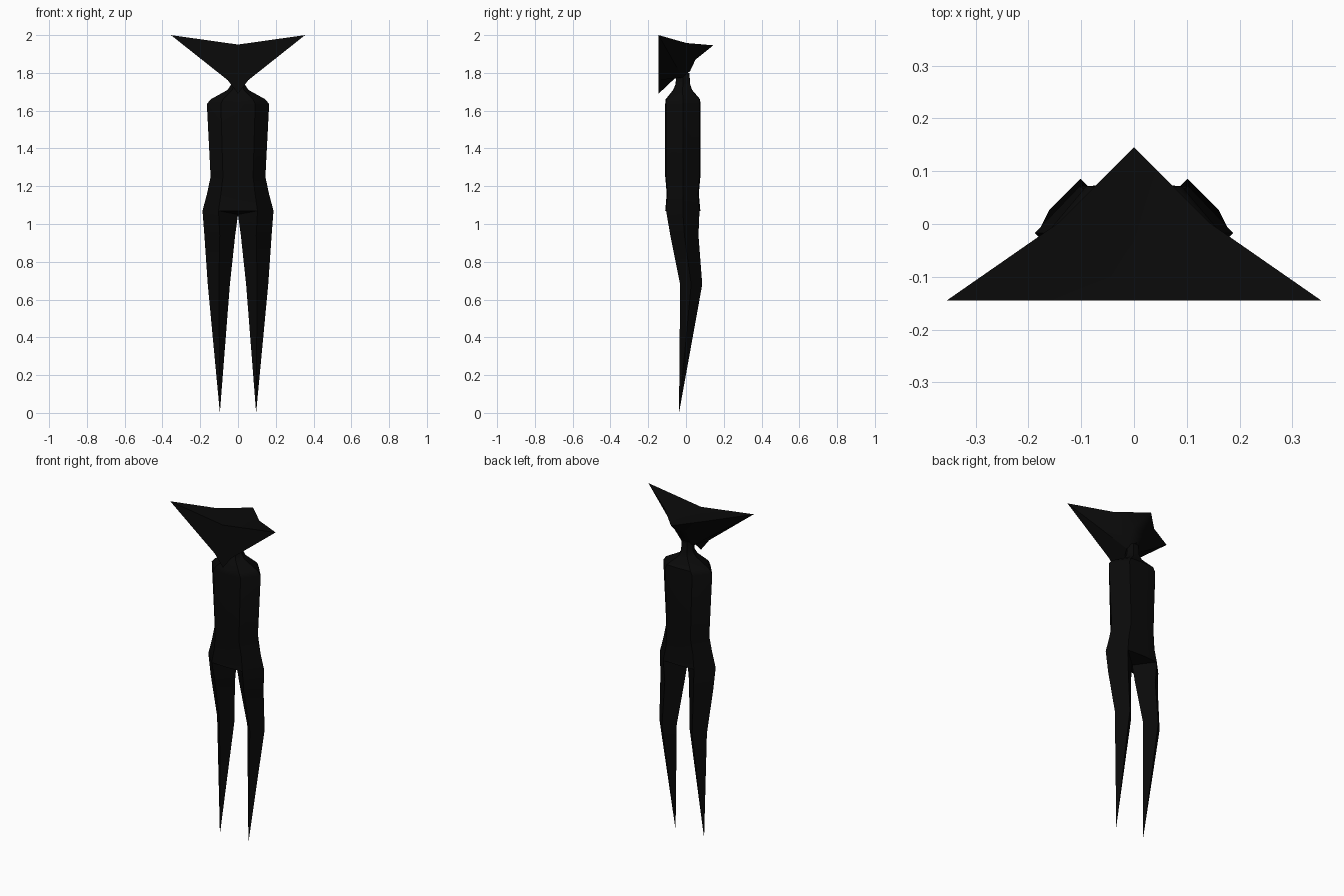
import bpy, bmesh

if "Cube" in bpy.data.objects:
    bpy.data.objects.remove(bpy.data.objects["Cube"])

black = bpy.data.materials.new("matte_black")
black.diffuse_color = (0.003, 0.003, 0.003, 1)
black.use_nodes = True
black.node_tree.nodes["Principled BSDF"].inputs["Base Color"].default_value = black.diffuse_color


def mirrored_object(name, bm):
    """Mirror the +x half across x = 0, weld the seam and make the object."""
    bmesh.ops.mirror(bm, geom=bm.verts[:] + bm.edges[:] + bm.faces[:],
                     axis='X', merge_dist=0.0005)
    bmesh.ops.remove_doubles(bm, verts=bm.verts[:], dist=0.0005)
    bmesh.ops.recalc_face_normals(bm, faces=bm.faces[:])
    me = bpy.data.meshes.new(name)
    bm.to_mesh(me)
    bm.free()
    me.materials.append(black)
    ob = bpy.data.objects.new(name, me)
    bpy.context.collection.objects.link(ob)
    bpy.ops.object.select_all(action='DESELECT')
    ob.select_set(True)
    bpy.context.view_layer.objects.active = ob
    bpy.ops.object.shade_smooth_by_angle(angle=0.6)
    return ob


# Body: half rings of the torso, then a four-sided leg lofted from the hip
bm = bmesh.new()
# height, half width, front y, back y
torso = [(1.80, .034, -.052, .018), (1.74, .035, -.055, .022),
         (1.71, .055, -.068, .032), (1.66, .145, -.108, .075),
         (1.635, .165, -.11, .076), (1.25, .145, -.11, .076),
         (1.16, .164, -.102, .068), (1.07, .188, -.11, .076)]
prev = None
for z, w, f, b in torso:
    m, d = (f + b) / 2, (b - f) / 2 * 0.95
    pts = [(0, b), (w * .55, m + d), (w, m), (w * .55, m - d), (0, f)]
    ring = [bm.verts.new((x, y, z)) for x, y in pts]
    if prev:
        for i in range(4):
            bm.faces.new((prev[i], prev[i + 1], ring[i + 1], ring[i]))
    else:
        bm.faces.new(ring)          # neck top, hidden in the head
    prev = ring

# Crotch joins the front and back of the hips to the inner thigh
back, thigh_b, side, thigh_f, front = prev
inner = bm.verts.new((0, -.015, 1.05))
bm.faces.new((back, thigh_b, inner))
bm.faces.new((front, thigh_f, inner))

# Leg: height, outer x, inner x, front y, back y
prev = [thigh_b, side, thigh_f, inner]
for z, o, i_, f, b in [(.94, .178, .015, -.083, .066),
                       (.68, .16, .043, -.031, .086)]:
    c, m = (o + i_) / 2, (f + b) / 2
    ring = [bm.verts.new(p) for p in
            ((c, b, z), (o, m, z), (c, f, z), (i_, m, z))]
    for i in range(4):
        j = (i + 1) % 4
        bm.faces.new((prev[i], prev[j], ring[j], ring[i]))
    prev = ring
toe = bm.verts.new((.096, -.037, 0))
for i in range(4):
    bm.faces.new((prev[i], prev[(i + 1) % 4], toe))
mirrored_object("body", bm)

# Head: flat winged face in front, pointed crown behind
bm = bmesh.new()
points = dict(
    tip=(.355, -.145, 2.0), brow=(0, -.145, 1.95), chin=(0, -.145, 1.69),
    jaw=(.055, -.145, 1.762), temple=(.142, .003, 1.958),
    crown=(0, .145, 1.946), skull=(.045, .05, 1.88), nape=(0, .05, 1.87),
    neck_back=(0, .022, 1.81), neck_side=(.038, -.018, 1.775),
    throat=(0, -.055, 1.775))
v = {k: bm.verts.new(p) for k, p in points.items()}
for face in ("brow chin jaw tip", "brow tip temple", "brow temple crown",
             "tip jaw neck_side", "jaw chin throat neck_side",
             "temple tip neck_side", "temple neck_side skull",
             "skull neck_side neck_back nape", "temple skull crown",
             "crown skull nape", "throat neck_side neck_back"):
    bm.faces.new([v[k] for k in face.split()])
mirrored_object("head", bm)
